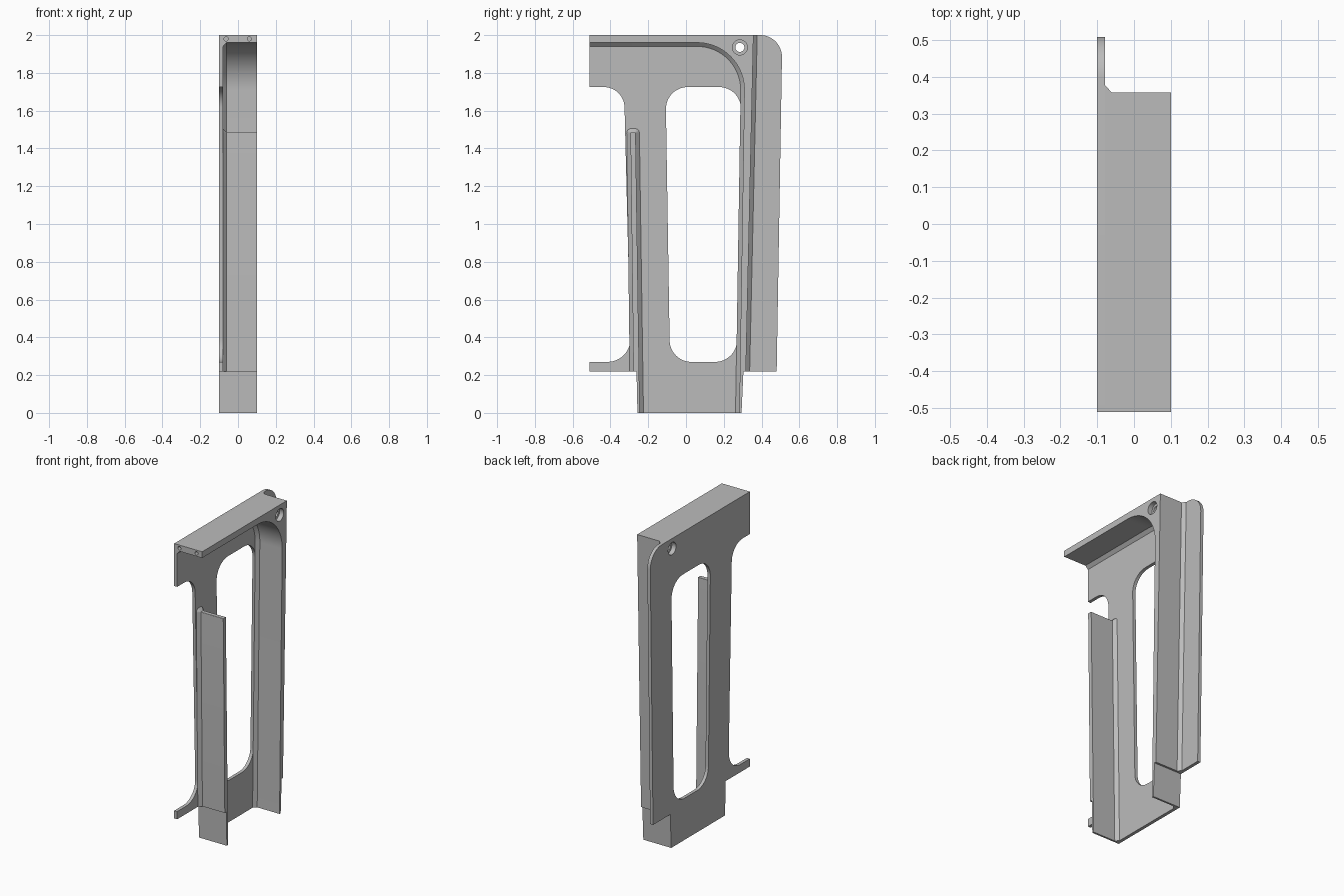
import bpy, bmesh, math
from mathutils import Vector

if "Cube" in bpy.data.objects:
    bpy.data.objects.remove(bpy.data.objects["Cube"])

grey = bpy.data.materials.new("plain grey")
grey.use_nodes = True
grey.diffuse_color = (0.5, 0.5, 0.5, 1)
grey.node_tree.nodes["Principled BSDF"].inputs["Base Color"].default_value = (0.5, 0.5, 0.5, 1)

X_BACK, X_PLATE, X_WALL, X_EDGE = -0.1, -0.079, -0.06, 0.1
CHAMFER = 0.02


def rounded(corners, steps=12):
    """Side outline from (y, z, radius) corners, with tangent arcs."""
    out = []
    for i, (y, z, r) in enumerate(corners):
        p = Vector((y, z))
        if r == 0:
            out.append(p)
            continue
        a = (Vector(corners[i - 1][:2]) - p).normalized()
        b = (Vector(corners[(i + 1) % len(corners)][:2]) - p).normalized()
        half = a.angle(b) / 2
        centre = p + (a + b).normalized() * (r / math.sin(half))
        start = p + a * (r / math.tan(half)) - centre
        end = p + b * (r / math.tan(half)) - centre
        sweep = start.angle(end)
        for k in range(steps + 1):
            t = k / steps
            out.append(centre + (start * math.sin((1 - t) * sweep)
                                 + end * math.sin(t * sweep)) / math.sin(sweep))
    return out


def loft(name, sections):
    """Closed solid through matching side outlines at successive x."""
    bm = bmesh.new()
    rings = [[bm.verts.new((x, p[0], p[1])) for p in pts] for x, pts in sections]
    bm.faces.new(rings[0])
    bm.faces.new(rings[-1])
    n = len(rings[0])
    for lo, hi in zip(rings, rings[1:]):
        for i in range(n):
            j = (i + 1) % n
            bm.faces.new((lo[i], lo[j], hi[j], hi[i]))
    bmesh.ops.recalc_face_normals(bm, faces=bm.faces)
    mesh = bpy.data.meshes.new(name)
    bm.to_mesh(mesh)
    bm.free()
    mesh.materials.append(grey)
    obj = bpy.data.objects.new(name, mesh)
    bpy.context.collection.objects.link(obj)
    return obj


def drill(name, radius, depth, location, axis):
    bpy.ops.mesh.primitive_cylinder_add(
        vertices=32, radius=radius, depth=depth, location=location,
        rotation=(0, math.pi / 2, 0) if axis == "x" else (math.pi / 2, 0, 0))
    obj = bpy.context.object
    obj.name = name
    obj.data.materials.append(grey)
    obj.hide_render = True
    return obj


def activate(obj):
    bpy.ops.object.select_all(action="DESELECT")
    obj.select_set(True)
    bpy.context.view_layer.objects.active = obj


def cut(obj, cutters):
    activate(obj)
    for c in cutters:
        mod = obj.modifiers.new("cut", "BOOLEAN")
        mod.operation, mod.solver, mod.object = "DIFFERENCE", "EXACT", c
        bpy.ops.object.modifier_apply(modifier=mod.name)


# Side plate with its rear fin, top arm and small front foot
plate_outline = rounded([
    (-0.51, 2, 0), (-0.51, 1.725, 0), (-0.328, 1.725, 0.11), (-0.292, 0.27, 0.12),
    (-0.51, 0.27, 0), (-0.51, 0.22, 0), (-0.262, 0.22, 0), (-0.257, 0, 0),
    (0.294, 0, 0), (0.304, 0.22, 0), (0.48, 0.22, 0), (0.51, 2, 0.115)])
plate = loft("side_plate", [(X_BACK, plate_outline), (X_PLATE, plate_outline)])

# Tall window opening
window_outline = rounded([
    (-0.108, 1.725, 0.115), (-0.085, 0.27, 0.115),
    (0.268, 0.27, 0.115), (0.293, 1.725, 0.115)])
window = loft("window_cutter", [(-0.2, window_outline), (0, window_outline)])
window.hide_render = True


# Top and rear wall in one piece, with a rounded inner corner
def frame_outline(d):
    return rounded([
        (-0.51, 2, 0), (-0.51, 1.96 - d, 0), (0.313 - d, 1.96 - d, 0.25 - d),
        (0.282 - d, 0, 0), (0.294, 0, 0), (0.304, 0.22, 0),
        (0.317 + d, 0.22, 0), (0.357 + d, 2, 0)], 24)


# Front wall with a free rounded top
def front_outline(d):
    r = 0.003 + d
    return rounded([
        (-0.294 - d, 1.485 + d, r), (-0.278 - d, 0.22, 0), (-0.262, 0.22, 0),
        (-0.257, 0, 0), (-0.245 + d, 0, 0), (-0.267 + d, 1.485 + d, r)])


def chamfered_wall(name, outline):
    return loft(name, [(X_PLATE, outline(CHAMFER)), (X_WALL, outline(0)),
                       (X_EDGE, outline(0))])


frame = chamfered_wall("top_and_rear_wall", frame_outline)
front = chamfered_wall("front_wall", front_outline)

# Bolt hole through the corner, counterbored on both sides
hole_y, hole_z = 0.285, 1.935
bore = drill("bolt_cutter", 0.024, 0.6, (0, hole_y, hole_z), "x")
bores = [drill("counterbore_cutter", 0.04, 0.06, (x, hole_y, hole_z), "x")
         for x in (X_BACK, X_EDGE)]
# Two small screw holes in the front end of the top wall
screws = [drill("screw_cutter", 0.011, 0.12, (x, -0.51, 1.98), "y")
          for x in (-0.063, 0.06)]

cut(plate, [window, bore, bores[0]] + screws[:1])
cut(frame, [bore] + bores + screws)

for helper in [window, bore] + bores + screws:
    bpy.data.objects.remove(helper)
for part in (plate, frame, front):
    activate(part)
    bpy.ops.object.shade_smooth_by_angle(angle=math.radians(30))
